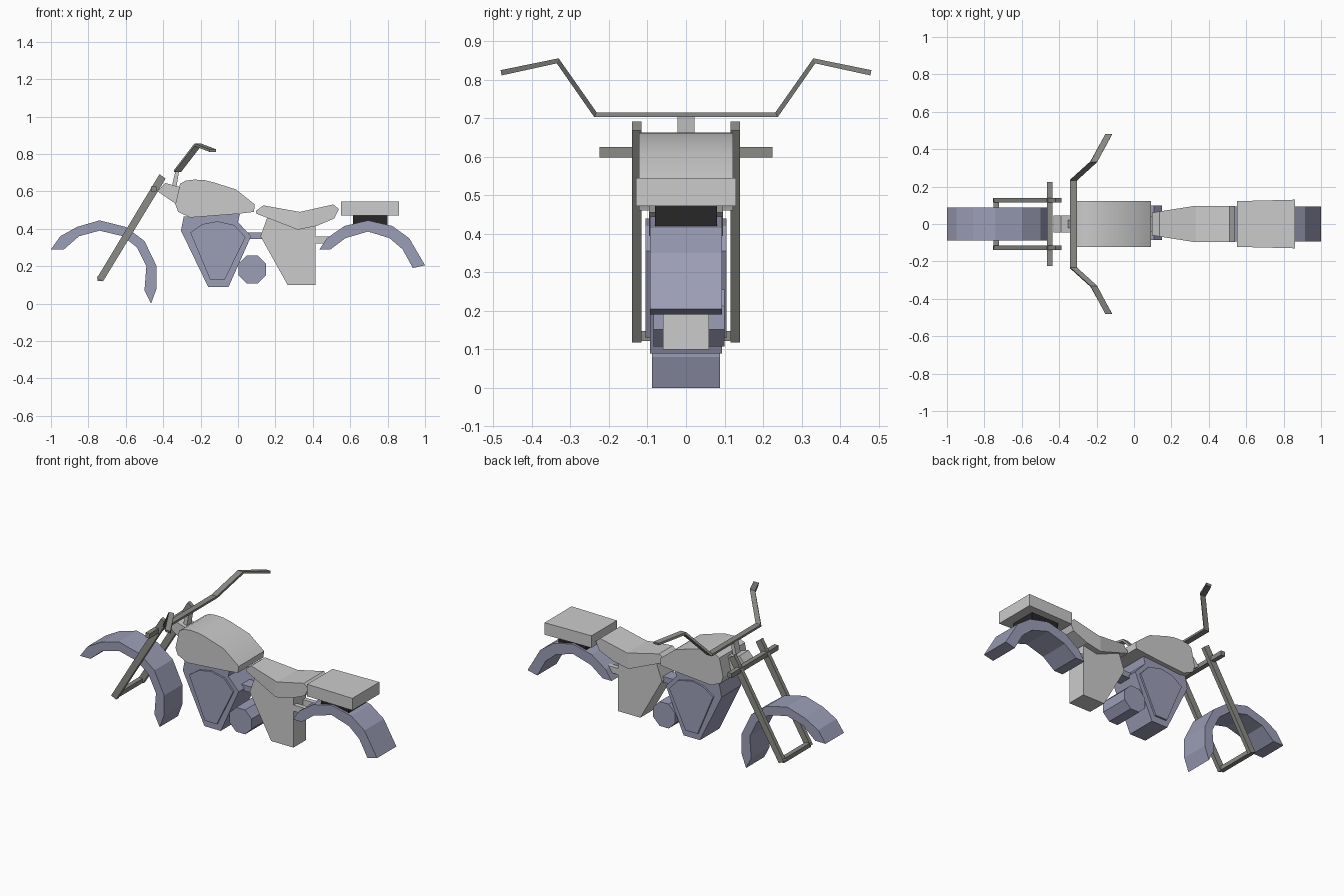
import bpy, bmesh, math
from mathutils import Vector

cube = bpy.data.objects.get("Cube")
if cube:
    bpy.data.objects.remove(cube)


def material(name, rgb):
    m = bpy.data.materials.new(name)
    m.use_nodes = True
    m.diffuse_color = (*rgb, 1)
    node = next(n for n in m.node_tree.nodes if n.type == 'BSDF_PRINCIPLED')
    node.inputs["Base Color"].default_value = (*rgb, 1)
    return m


LIGHT = material("light grey", (0.6, 0.6, 0.6))
VIOLET = material("violet grey", (0.33, 0.34, 0.47))
STEEL = material("dark steel", (0.26, 0.26, 0.24))
BLACK = material("black", (0.02, 0.02, 0.02))


def loft(name, sections, mat):
    """Skin equal-sized closed sections and cap both ends."""
    bm = bmesh.new()
    rings = [[bm.verts.new(p) for p in s] for s in sections]
    n = len(rings[0])
    for a, b in zip(rings, rings[1:]):
        for i in range(n):
            j = (i + 1) % n
            bm.faces.new((a[i], a[j], b[j], b[i]))
    bm.faces.new(rings[0])
    bm.faces.new(rings[-1][::-1])
    bmesh.ops.recalc_face_normals(bm, faces=bm.faces)
    me = bpy.data.meshes.new(name)
    bm.to_mesh(me)
    bm.free()
    me.materials.append(mat)
    ob = bpy.data.objects.new(name, me)
    bpy.context.collection.objects.link(ob)
    return ob


def prism(name, profile, mat, y0, y1=None, width=None):
    """Extrude an (x, z) profile across y; width(x) tapers the sides."""
    lo, hi = (-y0, y0) if y1 is None else (y0, y1)
    k = width or (lambda x: 1)
    return loft(name, [[(x, y * k(x), z) for x, z in profile] for y in (lo, hi)], mat)


def box(name, x0, x1, z0, z1, mat, y0, y1=None):
    return prism(name, [(x0, z0), (x1, z0), (x1, z1), (x0, z1)], mat, y0, y1)


# Fenders
prism("front_fender", [
    (-1, .29), (-.95, .36), (-.86, .41), (-.74, .445), (-.6, .41), (-.5, .335),
    (-.435, .2), (-.435, .08), (-.465, 0), (-.5, .07), (-.49, .2), (-.54, .3),
    (-.615, .36), (-.74, .39), (-.85, .36), (-.93, .29)], VIOLET, .088)
prism("rear_fender", [
    (.435, .29), (.475, .35), (.57, .415), (.695, .445), (.825, .415), (.915, .35),
    (1, .205), (.935, .19), (.88, .29), (.81, .35), (.695, .385), (.575, .35),
    (.495, .29)], VIOLET, .093)

# Fork legs, axle and cross bar
for side, s in (("left", 1), ("right", -1)):
    prism("fork_leg_" + side, [(-.755, .135), (-.722, .118), (-.387, .668), (-.42, .692)],
          STEEL, *sorted((s * .116, s * .14)))
box("front_axle", -.75, -.722, .122, .148, STEEL, .13)
box("fork_cross_bar", -.465, -.437, .598, .626, STEEL, .225)

# Steering neck and riser
prism("steering_neck", [(-.39, .645), (-.3, .62), (-.3, .51), (-.43, .6)], LIGHT, .045)
prism("handlebar_riser", [(-.355, .62), (-.33, .62), (-.315, .708), (-.335, .708)], LIGHT, .022)

# Handlebar: flat strip swept along a mirrored path
half = [(-.323, .235, .709), (-.215, .333, .849), (-.135, .48, .818)]
path = [Vector((x, -y, z)) for x, y, z in reversed(half)] + [Vector(p) for p in half]
across = Vector((.018, 0, 0))
sections = []
for i, p in enumerate(path):
    before = (p - path[i - 1]).normalized() if i else Vector()
    after = (path[i + 1] - p).normalized() if i + 1 < len(path) else Vector()
    up = (before + after).cross(across).normalized() * .007
    sections.append([p - across - up, p + across - up, p + across + up, p - across + up])
loft("handlebar", sections, STEEL)

# Fuel tank
tank = prism("fuel_tank", [
    (-.335, .53), (-.31, .64), (-.28, .657), (-.235, .663), (-.18, .66), (-.13, .648),
    (-.01, .61), (.09, .53), (.085, .49), (0, .48), (-.255, .46), (-.32, .49)], LIGHT, .122)
bpy.context.view_layer.objects.active = tank
tank.select_set(True)
bpy.ops.object.shade_smooth_by_angle(angle=math.radians(30))

# Engine block with raised side covers, exhaust drum and rear link
prism("engine_block", [
    (-.29, .465), (.01, .48), (0, .435), (.07, .36), (-.05, .09), (-.16, .09),
    (-.305, .39)], VIOLET, .094)
cover = [(-.19, .425), (-.11, .44), (-.02, .42), (.04, .355), (-.07, .13), (-.15, .13),
         (-.255, .38)]
for side, s in (("left", 1), ("right", -1)):
    prism("engine_cover_" + side, cover, VIOLET, *sorted((s * .09, s * .105)))
drum = [(.077 + .08 * math.cos(a), .182 + .08 * math.sin(a))
        for a in (math.radians(22.5 + 45 * i) for i in range(8))]
prism("engine_drum", drum, VIOLET, -.085, .1)
box("engine_link", .04, .15, .345, .38, VIOLET, .04)

# Mid body and rear struts
prism("mid_body", [
    (.16, .47), (.3, .43), (.415, .43), (.415, .1), (.265, .1), (.12, .36)], LIGHT, .06)
for side, s in (("left", 1), ("right", -1)):
    box("rear_strut_" + side, .4, .5, .32, .358, LIGHT, *sorted((s * .03, s * .058)))

# Seat: tapered nose and straight rear
prism("seat_nose", [(.095, .495), (.135, .525), (.32, .492), (.32, .395), (.1, .48)],
      LIGHT, .096, width=lambda x: .63 + (x - .095) * .37 / .225)
prism("seat_rear", [(.32, .492), (.33, .49), (.51, .53), (.54, .505), (.515, .455),
                    (.42, .415), (.32, .395)], LIGHT, .096)

# Rear rack pad on its dark mount
box("rack_mount", .615, .8, .42, .48, BLACK, .08)
rack = box("rack_pad", .55, .86, .472, .545, LIGHT, .13)
for v in rack.data.vertices:
    if v.co.x < .7:
        v.co.y *= .94
